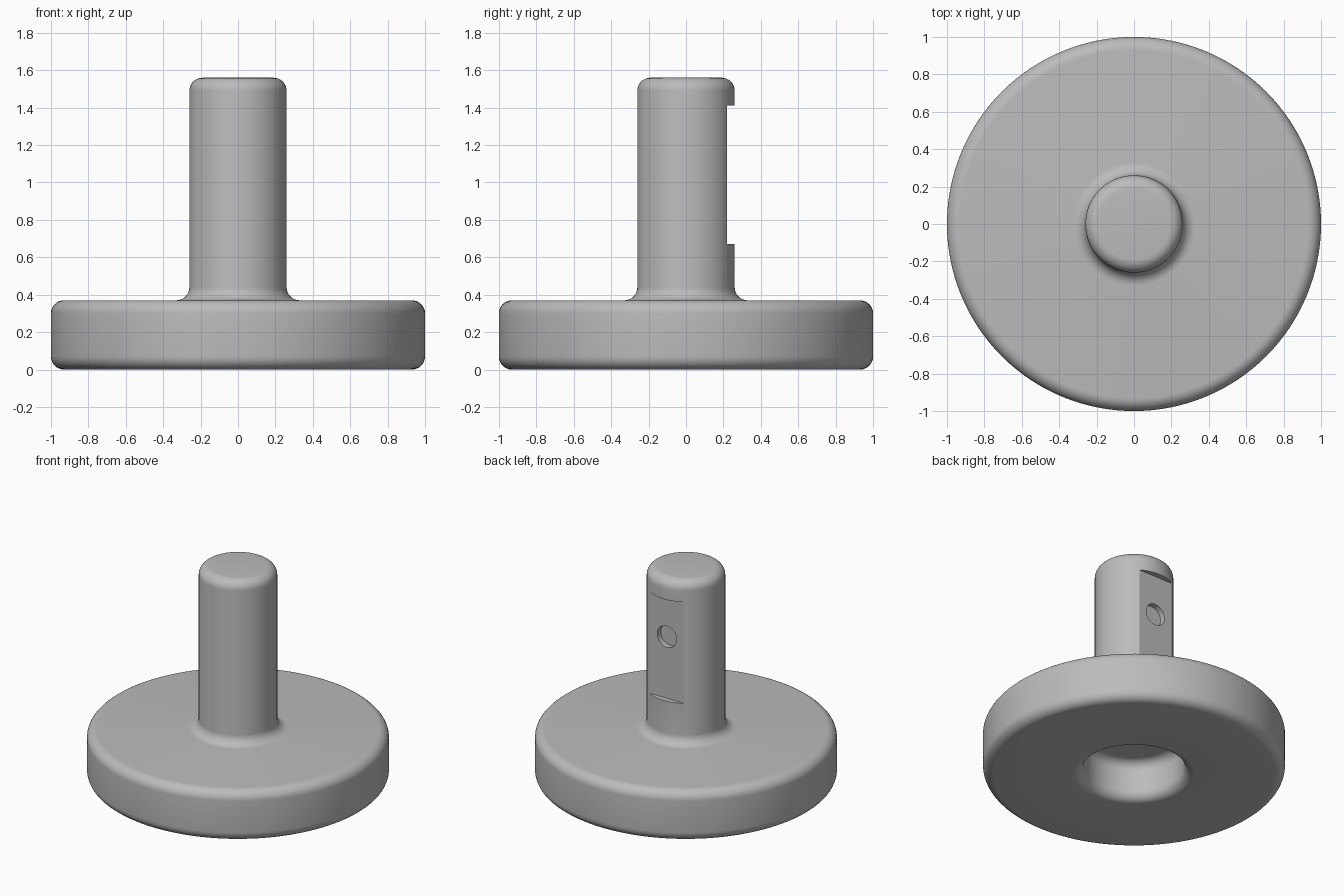
import bpy, bmesh, math
from mathutils import Matrix

cube = bpy.data.objects.get("Cube")
if cube:
    bpy.data.objects.remove(cube, do_unlink=True)

grey = bpy.data.materials.new("plain grey")
grey.use_nodes = True
colour = (0.5, 0.5, 0.5, 1)
grey.diffuse_color = colour
grey.node_tree.nodes["Principled BSDF"].inputs["Base Color"].default_value = colour

SEGMENTS = 128
FILLET = 0.07


def arc(r, z, start, end, radius=FILLET, steps=8):
    """Profile points of a fillet centred on (r, z), angles in degrees."""
    angles = [math.radians(start + (end - start) * i / steps) for i in range(steps + 1)]
    return [(r + radius * math.cos(a), z + radius * math.sin(a)) for a in angles]


def lathe(name, profile):
    """Spin a profile that starts and ends on the axis."""
    bm = bmesh.new()
    verts = [bm.verts.new((r, 0, z)) for r, z in profile]
    edges = [bm.edges.new(pair) for pair in zip(verts, verts[1:])]
    bmesh.ops.spin(bm, geom=verts + edges, cent=(0, 0, 0), axis=(0, 0, 1),
                   angle=math.tau, steps=SEGMENTS, use_duplicate=False)
    bmesh.ops.remove_doubles(bm, verts=bm.verts, dist=0.0001)
    bmesh.ops.recalc_face_normals(bm, faces=bm.faces)
    return finish(name, bm)


def finish(name, bm):
    mesh = bpy.data.meshes.new(name)
    bm.to_mesh(mesh)
    bm.free()
    mesh.materials.append(grey)
    obj = bpy.data.objects.new(name, mesh)
    bpy.context.collection.objects.link(obj)
    return obj


def cut(target, cutter):
    """Subtract the cutter, then drop it."""
    mod = target.modifiers.new(cutter.name, 'BOOLEAN')
    mod.operation = 'DIFFERENCE'
    mod.solver = 'EXACT'
    mod.object = cutter
    cutter.hide_render = True
    bpy.context.view_layer.objects.active = target
    bpy.ops.object.modifier_apply(modifier=mod.name)
    bpy.data.objects.remove(cutter, do_unlink=True)


# Disc, shaft and underside recess as one turned profile
disc_top, shaft_top, shaft_r = 0.37, 1.56, 0.26
recess_r, recess_top = 0.335, 0.28
f = FILLET
profile = [(0, recess_top)]
profile += arc(recess_r - f, recess_top - f, 90, 0)
profile += arc(recess_r + f, f, 180, 270)
profile += arc(1 - f, f, -90, 0)
profile += arc(1 - f, disc_top - f, 0, 90)
profile += arc(shaft_r + f, disc_top + f, 270, 180)
profile += arc(shaft_r - f, shaft_top - f, 0, 90)
profile += [(0, shaft_top)]
body = lathe("disc_and_shaft", profile)

# Flat milled into the back of the shaft
flat_y, flat_low, flat_high = 0.22, 0.67, 1.41
bm = bmesh.new()
bmesh.ops.create_cube(bm, size=1, matrix=Matrix.Translation(
    (0, flat_y + 0.1, (flat_low + flat_high) / 2)) @ Matrix.Diagonal((0.6, 0.2, flat_high - flat_low, 1)))
cut(body, finish("flat_cutter", bm))

# Shallow round dimple in the flat
bm = bmesh.new()
bmesh.ops.create_cone(bm, cap_ends=True, segments=48, radius1=0.078, radius2=0.078, depth=0.2,
                      matrix=Matrix.Translation((0, flat_y + 0.06, 1.12)) @ Matrix.Rotation(math.pi / 2, 4, 'X'))
cut(body, finish("dimple_cutter", bm))

# Smooth shading with sharp machined edges
bpy.ops.object.select_all(action='DESELECT')
body.select_set(True)
bpy.context.view_layer.objects.active = body
bpy.ops.object.shade_smooth_by_angle(angle=math.radians(30))
